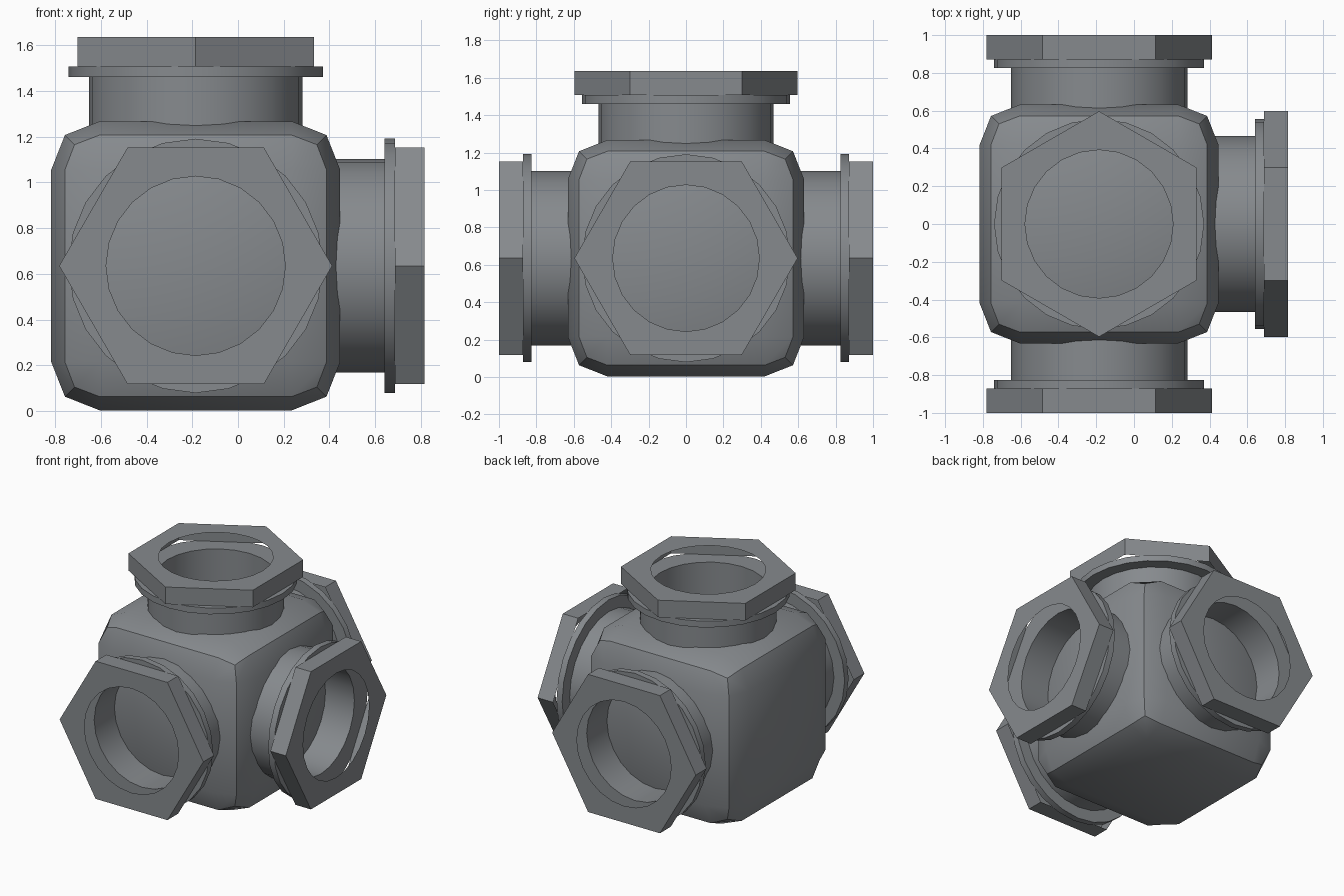
import bpy, bmesh, math
from mathutils import Vector, Matrix

if "Cube" in bpy.data.objects:
    bpy.data.objects.remove(bpy.data.objects["Cube"])

CENTRE = Vector((-0.185, 0, 0.635))
SIDES = 24

grey = bpy.data.materials.new("steel_grey")
grey.diffuse_color = (0.24, 0.255, 0.27, 1)
grey.use_nodes = True
grey.node_tree.nodes["Principled BSDF"].inputs["Base Color"].default_value = grey.diffuse_color


def finish(name, bm, matrix):
    bm.transform(matrix)
    mesh = bpy.data.meshes.new(name)
    bm.to_mesh(mesh)
    bm.free()
    mesh.materials.append(grey)
    obj = bpy.data.objects.new(name, mesh)
    bpy.context.collection.objects.link(obj)
    bpy.ops.object.select_all(action='DESELECT')
    obj.select_set(True)
    bpy.context.view_layer.objects.active = obj
    bpy.ops.object.shade_smooth_by_angle(angle=math.radians(30))
    return obj


def hex_scale(a):
    # radius of a unit hexagon (corner at angle 0) in direction a
    return math.cos(math.pi / 6) / math.cos(a % (math.pi / 3) - math.pi / 6)


def lathe(profile):
    # profile: (radius, height, is_hexagonal)
    bm = bmesh.new()
    rings = []
    for r, h, is_hex in profile:
        ring = []
        for i in range(SIDES):
            a = 2 * math.pi * i / SIDES
            q = r * (hex_scale(a) if is_hex else 1)
            ring.append(bm.verts.new((q * math.cos(a), q * math.sin(a), h)))
        rings.append(ring)
    for low, high in zip(rings, rings[1:]):
        for i in range(SIDES):
            j = (i + 1) % SIDES
            bm.faces.new((low[i], low[j], high[j], high[i]))
    return bm


# Body: cube with softly bulging faces and drawn-in corners
OUT = {1: 0.632, 2: 0.572, 3: 0.53}
bm = bmesh.new()
verts = {}


def body_vert(key):
    if key not in verts:
        n = sum(k in (0, 3) for k in key)
        pos = [(-OUT[n], -0.42, 0.42, OUT[n])[k] for k in key]
        verts[key] = bm.verts.new(pos)
    return verts[key]


for axis in range(3):
    for side in (0, 3):
        for i in range(3):
            for j in range(3):
                quad = []
                for u, v in ((i, j), (i + 1, j), (i + 1, j + 1), (i, j + 1)):
                    key = [u, v]
                    key.insert(axis, side)
                    quad.append(body_vert(tuple(key)))
                bm.faces.new(quad)
bmesh.ops.recalc_face_normals(bm, faces=bm.faces[:])
finish("body", bm, Matrix.Translation(CENTRE))

# Four outlets: a hollow flanged neck and an open-backed hexagonal nut
NECK = [(0.467, 0.55, 0), (0.467, 0.825, 0), (0.556, 0.825, 0),
        (0.556, 0.872, 0), (0.40, 0.872, 0), (0.40, 0.60, 0)]
NUT = [(0.597, 0.872, 1), (0.597, 1.0, 1), (0.392, 1.0, 0)]
OUTLETS = {"front": ((0, -1, 0), (1, 0, 0)), "back": ((0, 1, 0), (1, 0, 0)),
           "right": ((1, 0, 0), (0, 1, 0)), "top": ((0, 0, 1), (0, 1, 0))}
for label, (n, x) in OUTLETS.items():
    n, x = Vector(n), Vector(x)
    m = Matrix.Translation(CENTRE) @ Matrix((x, n.cross(x), n)).transposed().to_4x4()
    finish(label + "_neck", lathe(NECK), m)
    finish(label + "_hex_nut", lathe(NUT), m)
